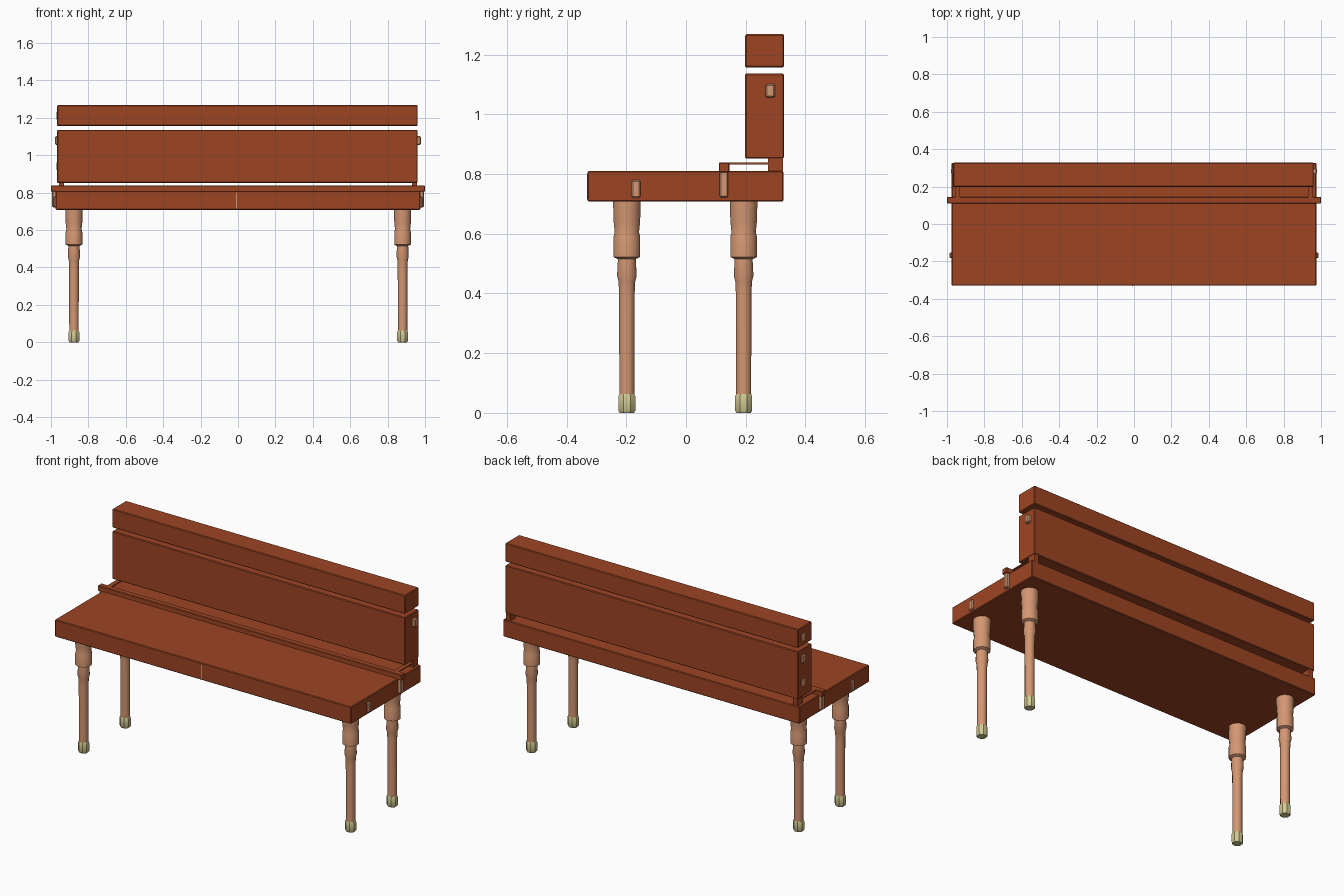
import bpy, bmesh, math

old = bpy.data.objects.get("Cube")
if old:
    bpy.data.objects.remove(old)


def material(name, rgb):
    m = bpy.data.materials.new(name)
    m.use_nodes = True
    m.diffuse_color = (*rgb, 1)
    m.node_tree.nodes["Principled BSDF"].inputs["Base Color"].default_value = (*rgb, 1)
    return m


BROWN = material("red_brown_wood", (0.34, 0.06, 0.017))
TAN = material("pale_peach_wood", (0.66, 0.31, 0.17))
CREAM = material("cream_foot", (0.64, 0.58, 0.29))


def add_object(name, bm, mat):
    mesh = bpy.data.meshes.new(name)
    bm.to_mesh(mesh)
    bm.free()
    mesh.materials.append(mat)
    obj = bpy.data.objects.new(name, mesh)
    bpy.context.collection.objects.link(obj)
    return obj


def box(name, xs, ys, zs, mat, bevel=0.0):
    """Box from its extents along each axis."""
    bm = bmesh.new()
    bmesh.ops.create_cube(bm, size=1)
    for v in bm.verts:
        v.co = [lo + (c + 0.5) * (hi - lo) for c, (lo, hi) in zip(v.co, (xs, ys, zs))]
    obj = add_object(name, bm, mat)
    if bevel:
        mod = obj.modifiers.new("soft_edge", "BEVEL")
        mod.width = bevel
        mod.segments = 1
    return obj


def turned(name, profile, x, y, mat, sides=12):
    """Closed turned shape from (radius, height) pairs."""
    bm = bmesh.new()
    rings = []
    for r, z in profile:
        rings.append([bm.verts.new((x + r * math.cos(a), y + r * math.sin(a), z))
                      for a in (math.tau * (i + 0.5) / sides for i in range(sides))])
    for low, high in zip(rings, rings[1:]):
        for i in range(sides):
            j = (i + 1) % sides
            bm.faces.new((low[i], low[j], high[j], high[i]))
    bm.faces.new(rings[0][::-1])
    bm.faces.new(rings[-1])
    obj = add_object(name, bm, mat)
    bpy.ops.object.select_all(action="DESELECT")
    obj.select_set(True)
    bpy.context.view_layer.objects.active = obj
    bpy.ops.object.shade_smooth_by_angle(angle=math.radians(35))
    return obj


# Planks
box("seat", (-0.975, 0.975), (-0.33, 0.327), (0.708, 0.81), BROWN, 0.004)
box("seat_ridge", (-1, 1), (0.11, 0.145), (0.805, 0.838), BROWN, 0.003)
box("back_panel", (-0.967, 0.96), (0.198, 0.328), (0.852, 1.136), BROWN, 0.004)
box("top_rail", (-0.967, 0.96), (0.198, 0.328), (1.157, 1.268), BROWN, 0.004)
box("front_seam", (-0.01, -0.005), (-0.332, -0.328), (0.715, 0.8), TAN)

# Fittings at both ends
for side, s in (("left", 1), ("right", -1)):
    def ends(a, b):
        return tuple(sorted((s * a, s * b)))
    box(side + "_ridge_clip", ends(0.97, 0.994), (0.113, 0.141), (0.722, 0.815), TAN, 0.004)
    box(side + "_seat_peg", ends(0.97, 0.986), (-0.182, -0.152), (0.72, 0.78), TAN, 0.005)
    box(side + "_panel_peg", ends(0.955, 0.978), (0.266, 0.298), (1.056, 1.102), TAN, 0.005)
    box(side + "_bracket_plate", ends(0.93, 0.958), (0.14, 0.325), (0.832, 0.838), BROWN)
    box(side + "_bracket_post", ends(0.93, 0.958), (0.275, 0.325), (0.805, 0.855), BROWN)

# Extra flush pegs on the right end
for part, z in (("panel", 0.94), ("rail", 1.21)):
    box("right_flush_" + part + "_peg", (-0.971, -0.96), (0.268, 0.3),
        (z - 0.02, z + 0.02), TAN)

# Legs with collars and feet
LEG = [(0.026, 0.055), (0.027, 0.4), (0.029, 0.44), (0.034, 0.46), (0.031, 0.515),
       (0.046, 0.522), (0.046, 0.59), (0.042, 0.605), (0.046, 0.64), (0.048, 0.715)]
FOOT = [(0.026, 0), (0.031, 0.008), (0.031, 0.055), (0.027, 0.064)]
for side, x in (("left", 0.88), ("right", -0.877)):
    for end, y in (("front", -0.198), ("back", 0.193)):
        turned(f"{end}_{side}_leg", LEG, x, y, TAN)
        turned(f"{end}_{side}_foot", FOOT, x, y, CREAM, 8)
